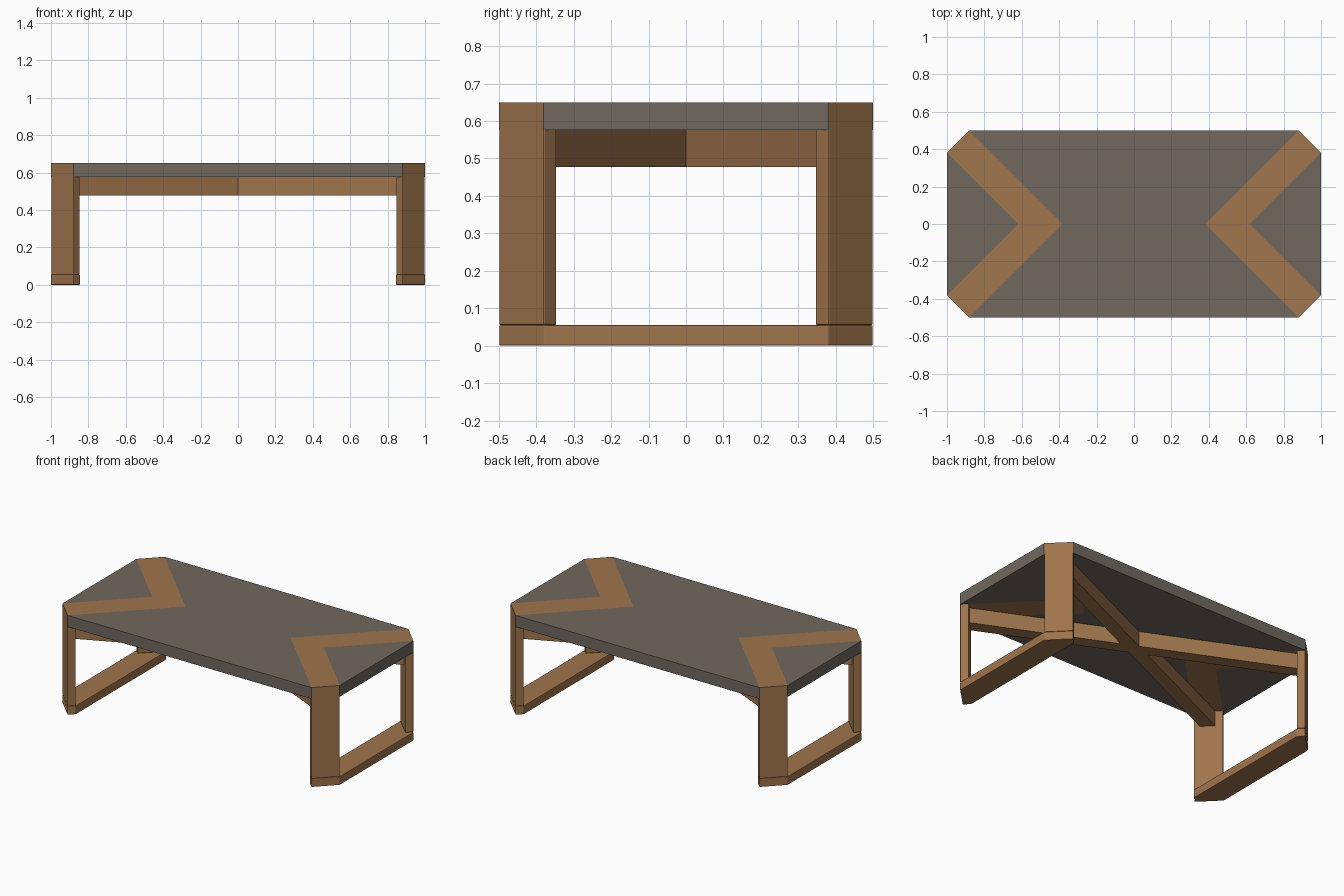
import bpy, bmesh
from mathutils import Vector

cube = bpy.data.objects.get("Cube")
if cube:
    bpy.data.objects.remove(cube)


def material(name, rgb):
    m = bpy.data.materials.new(name)
    m.use_nodes = True
    colour = (*rgb, 1)
    m.diffuse_color = colour
    bsdf = m.node_tree.nodes["Principled BSDF"]
    bsdf.inputs["Base Color"].default_value = colour
    bsdf.inputs["Roughness"].default_value = 0.7
    return m


wood = material("warm wood", (0.35, 0.178, 0.073))
stone = material("grey stone", (0.163, 0.14, 0.115))


def prism(name, outline, low, high, mat, bevel=0):
    """Extrude a plan outline between two heights."""
    bm = bmesh.new()
    face = bm.faces.new([bm.verts.new((x, y, low)) for x, y in outline])
    top = bmesh.ops.extrude_face_region(bm, geom=[face])["geom"]
    verts = [v for v in top if isinstance(v, bmesh.types.BMVert)]
    bmesh.ops.translate(bm, verts=verts, vec=(0, 0, high - low))
    bmesh.ops.recalc_face_normals(bm, faces=bm.faces)
    mesh = bpy.data.meshes.new(name)
    bm.to_mesh(mesh)
    bm.free()
    mesh.materials.append(mat)
    obj = bpy.data.objects.new(name, mesh)
    bpy.context.collection.objects.link(obj)
    if bevel:
        mod = obj.modifiers.new("soft edges", "BEVEL")
        mod.width = bevel
        mod.segments = 2
    return obj


def flip(points, sx, sy=1):
    return [(x * sx, y * sy) for x, y in points]


# Main dimensions
L, W = 1.0, 0.5            # half length and half width
CUT = 0.12                 # corner cut, which sets the band width
T = 0.035                  # leg thickness measured along each axis
FOOT, UNDER, TOP = 0.055, 0.576, 0.65
a, b = L - CUT, W - CUT    # ends of the cut corner
apex, notch = a - W, L - b

# Tabletop centre between the two inlaid bands
prism("top_centre", [(a, W), (apex, 0), (a, -W), (-a, -W), (-apex, 0), (-a, W)],
      UNDER, TOP, stone)

leg = [(L, b), (a, W), (a - T, W - T), (L - T, b - T)]
runner = [(L, b), (a, W), (a - T, W - T), (a - T, T - W), (a, -W), (L, -b)]
band = [(L, b), (notch, 0), (L, -b), (a, -W), (apex, 0), (a, W)]

for side, sx in (("left", 1), ("right", -1)):
    # End triangle, chevron band and floor runner
    prism(f"top_end_{side}", flip([(L, b), (notch, 0), (L, -b)], sx), UNDER, TOP, stone)
    prism(f"chevron_band_{side}", flip(band, sx), UNDER, TOP, wood)
    prism(f"floor_runner_{side}", flip(runner, sx), 0, FOOT, wood, 0.004)
    # Angled plank legs, let slightly into the band
    for end, sy in (("back", 1), ("front", -1)):
        prism(f"{end}_leg_{side}", flip(leg, sx, sy), FOOT, UNDER + 0.008, wood, 0.004)

# Crossed braces running from leg to leg under the top
for name, sy in (("brace_one", 1), ("brace_two", -1)):
    end = Vector((0.915, 0.415 * sy))
    across = Vector((-end.y, end.x)).normalized() * 0.042
    outline = [end + across, end - across, -end - across, -end + across]
    prism(name, [tuple(p) for p in outline], 0.477, UNDER, wood)
